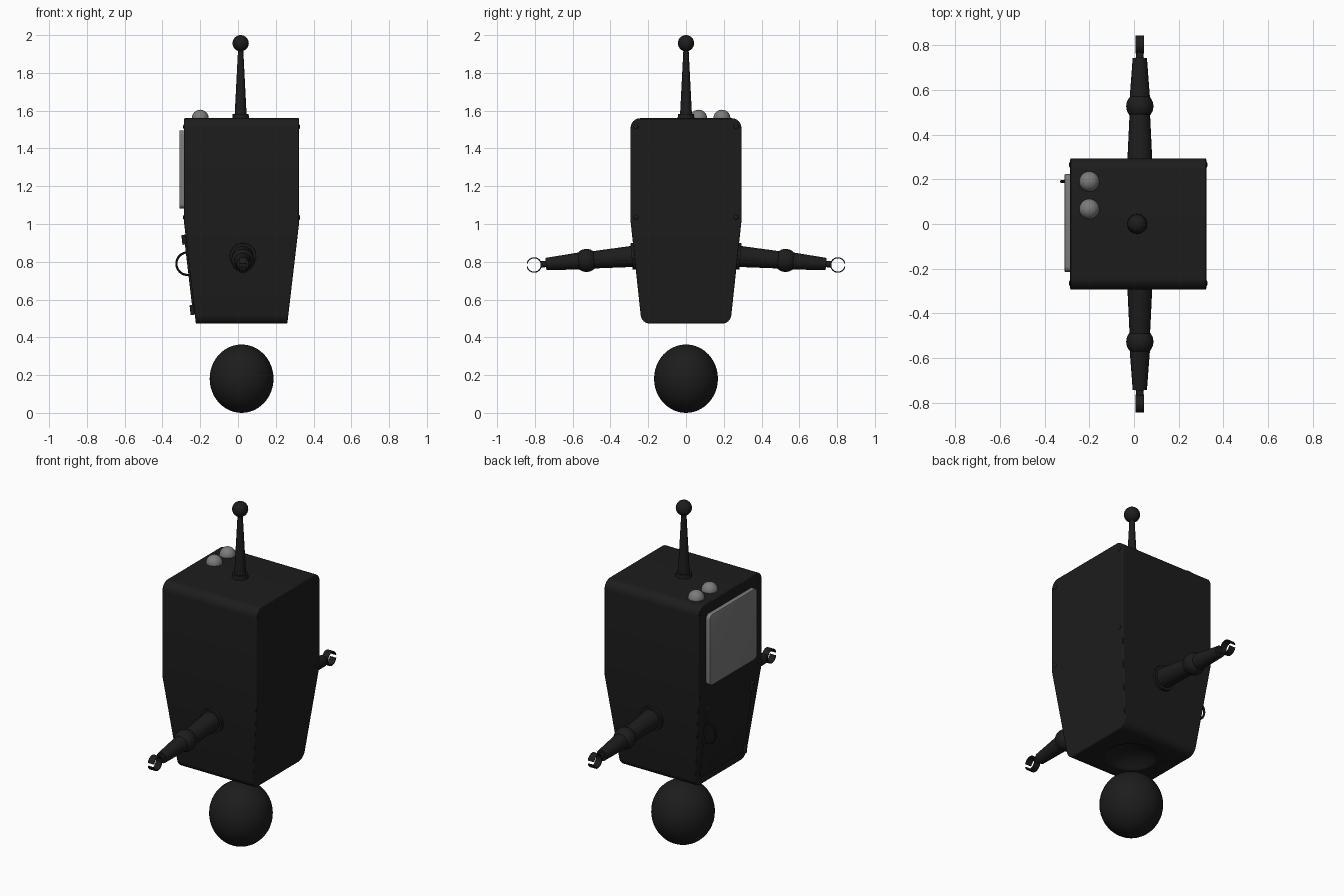
import bpy, bmesh, math
from mathutils import Vector, Matrix

if "Cube" in bpy.data.objects:
    bpy.data.objects.remove(bpy.data.objects["Cube"])


def material(name, v):
    m = bpy.data.materials.new(name)
    m.diffuse_color = (v, v, v, 1)
    m.use_nodes = True
    m.node_tree.nodes["Principled BSDF"].inputs["Base Color"].default_value = m.diffuse_color
    return m


DARK = material("dark_metal", 0.012)
LIGHT = material("pale_glass", 0.2)


def finish(ob, name, mat=DARK, angle=35):
    ob.name = name
    ob.data.materials.clear()
    ob.data.materials.append(mat)
    bpy.ops.object.select_all(action='DESELECT')
    ob.select_set(True)
    bpy.context.view_layer.objects.active = ob
    bpy.ops.object.shade_smooth_by_angle(angle=math.radians(angle))
    return ob


def from_bmesh(bm, name, mat=DARK):
    bmesh.ops.recalc_face_normals(bm, faces=bm.faces)
    me = bpy.data.meshes.new(name)
    bm.to_mesh(me)
    bm.free()
    ob = bpy.data.objects.new(name, me)
    bpy.context.collection.objects.link(ob)
    return finish(ob, name, mat)


def ball(name, loc, scale, mat=DARK, seg=32):
    bpy.ops.mesh.primitive_uv_sphere_add(segments=seg, ring_count=seg // 2, radius=1, location=loc)
    ob = bpy.context.object
    ob.scale = scale
    return finish(ob, name, mat)


def rod(name, a, b, r1, r2, mat=DARK, seg=24):
    a, b = Vector(a), Vector(b)
    bpy.ops.mesh.primitive_cone_add(vertices=seg, radius1=r1, radius2=r2,
                                    depth=(b - a).length, location=(a + b) / 2)
    ob = bpy.context.object
    ob.rotation_euler = (b - a).to_track_quat('Z', 'Y').to_euler()
    return finish(ob, name, mat)


def slab(name, loc, size, corner, tilt, mat):
    # plate lying in the YZ plane with rounded corners and a soft front rim
    bm = bmesh.new()
    bmesh.ops.create_cube(bm, size=1, matrix=Matrix.Diagonal((*size, 1)))
    along_x = [e for e in bm.edges if abs(e.verts[0].co.x - e.verts[1].co.x) > 1e-6]
    bmesh.ops.bevel(bm, geom=along_x, offset=corner, segments=5, profile=0.5, affect='EDGES')
    rim = [e for e in bm.edges if all(v.co.x < -size[0] * 0.49 for v in e.verts)]
    bmesh.ops.bevel(bm, geom=rim, offset=0.005, segments=2, profile=0.5, affect='EDGES')
    ob = from_bmesh(bm, name, mat)
    ob.location = loc
    ob.rotation_euler.y = tilt
    return ob


# Body: rounded profile spanned across x, tapering below the break line
TOP, BREAK, BOTTOM = 1.56, 1.01, 0.472
CX = 0.019


def half_x(z):
    return 0.305 - 0.063 * max(0, (BREAK - z) / (BREAK - BOTTOM))


def fillet(p, a, b, r=0.05, n=6):
    p, a, b = Vector(p), Vector(a), Vector(b)
    u, v = (a - p).normalized(), (b - p).normalized()
    half = math.acos(u.dot(v)) / 2
    c = p + (u + v).normalized() * r / math.sin(half)
    s, e = p + u * r / math.tan(half) - c, p + v * r / math.tan(half) - c
    return [c + s.lerp(e, i / n).normalized() * r for i in range(n + 1)]


right = fillet((0.293, TOP), (0, TOP), (0.293, BREAK)) + [Vector((0.293, BREAK))] \
    + fillet((0.235, BOTTOM), (0.293, BREAK), (0, BOTTOM))
profile = right + [Vector((-p.x, p.y)) for p in reversed(right)]
bm = bmesh.new()
n = len(profile)
ends = []
for s in (-1, 1):
    vs = [bm.verts.new((CX + s * half_x(p.y), p.x, p.y)) for p in profile]
    i, j = 7, n - 8
    bm.faces.new(vs[i:j + 1])
    bm.faces.new(vs[j:] + vs[:i + 1])
    ends.append(vs)
for k in range(n):
    m = (k + 1) % n
    bm.faces.new((ends[0][k], ends[0][m], ends[1][m], ends[1][k]))
body = from_bmesh(bm, "body")

# Concave socket in the underside
cutter = ball("socket_cutter", (CX, 0, 0.33), (0.2, 0.2, 0.2), seg=48)
cutter.hide_render = True
cutter.hide_viewport = True
cut = body.modifiers.new("socket", 'BOOLEAN')
cut.object = cutter
cut.solver = 'EXACT'
bev = body.modifiers.new("edge", 'BEVEL')
bev.width, bev.segments, bev.limit_method = 0.005, 2, 'ANGLE'
bev.angle_limit = math.radians(40)

# Ball wheel
ball("ball_wheel", (CX, 0, 0.181), (0.169, 0.169, 0.181), seg=48)

# Antenna
rod("antenna_base", (0.014, 0, 1.555), (0.014, 0, 1.582), 0.045, 0.042)
rod("antenna_mast", (0.014, 0, 1.57), (0.014, 0, 1.94), 0.032, 0.013)
ball("antenna_knob", (0.014, 0, 1.957), (0.043,) * 3)

# Indicator lamps
for y in (0.19, 0.067):
    ball("lamp", (-0.2, y, 1.56), (0.045,) * 3, LIGHT)

# Screen and access door on the left face
TILT = -math.atan(0.063 / (BREAK - BOTTOM))


def face_x(z):
    return CX - half_x(z)


slab("screen", (-0.295, 0.004, 1.289), (0.032, 0.438, 0.414), 0.025, 0, LIGHT)
slab("door", (face_x(0.733), 0, 0.733), (0.018, 0.42, 0.425), 0.03, TILT, DARK)
bpy.ops.mesh.primitive_torus_add(location=(face_x(0.79) - 0.006, 0.19, 0.79),
                                 rotation=(math.pi / 2, 0, 0), major_radius=0.06, minor_radius=0.006,
                                 major_segments=32, minor_segments=8)
finish(bpy.context.object, "door_handle")
for z in (0.545, 0.917):
    d = 0.026 * math.tan(TILT)
    x = face_x(z) - 0.009
    rod("door_hinge", (x - d, -0.2, z - 0.026), (x + d, -0.2, z + 0.026), 0.013, 0.013, seg=16)

# Corner screws on both end faces
for s in (-1, 1):
    for y in (-0.265, 0.265):
        for z in (1.035, 1.515):
            ball("screw", (CX + s * half_x(z), y, z), (0.005, 0.013, 0.013), seg=12)

# Arms with shoulder flange, elbow and open ring hand
AX = 0.026
for s in (-1, 1):
    def at(y):
        return (AX, s * y, 0.853 - 0.087 * y)
    rod("shoulder_flange", at(0.24), at(0.288), 0.073, 0.07)
    rod("upper_arm", at(0.26), at(0.53), 0.057, 0.044)
    ball("elbow", at(0.527), (0.061,) * 3)
    rod("forearm", at(0.53), at(0.742), 0.048, 0.032)
    rod("wrist", at(0.735), at(0.77), 0.017, 0.017)
    bm = bmesh.new()
    rings = []
    for k in range(29):
        a = math.radians(14 + 332 * k / 28)
        rings.append([bm.verts.new((AX + dx, s * (0.804 + r * math.cos(a)), 0.783 + r * math.sin(a)))
                      for dx, r in ((-0.019, 0.035), (0.019, 0.035), (0.019, 0.041), (-0.019, 0.041))])
    for p, q in zip(rings, rings[1:]):
        for k in range(4):
            m = (k + 1) % 4
            bm.faces.new((p[k], p[m], q[m], q[k]))
    bm.faces.new(rings[0])
    bm.faces.new(rings[-1])
    from_bmesh(bm, "ring_hand")
